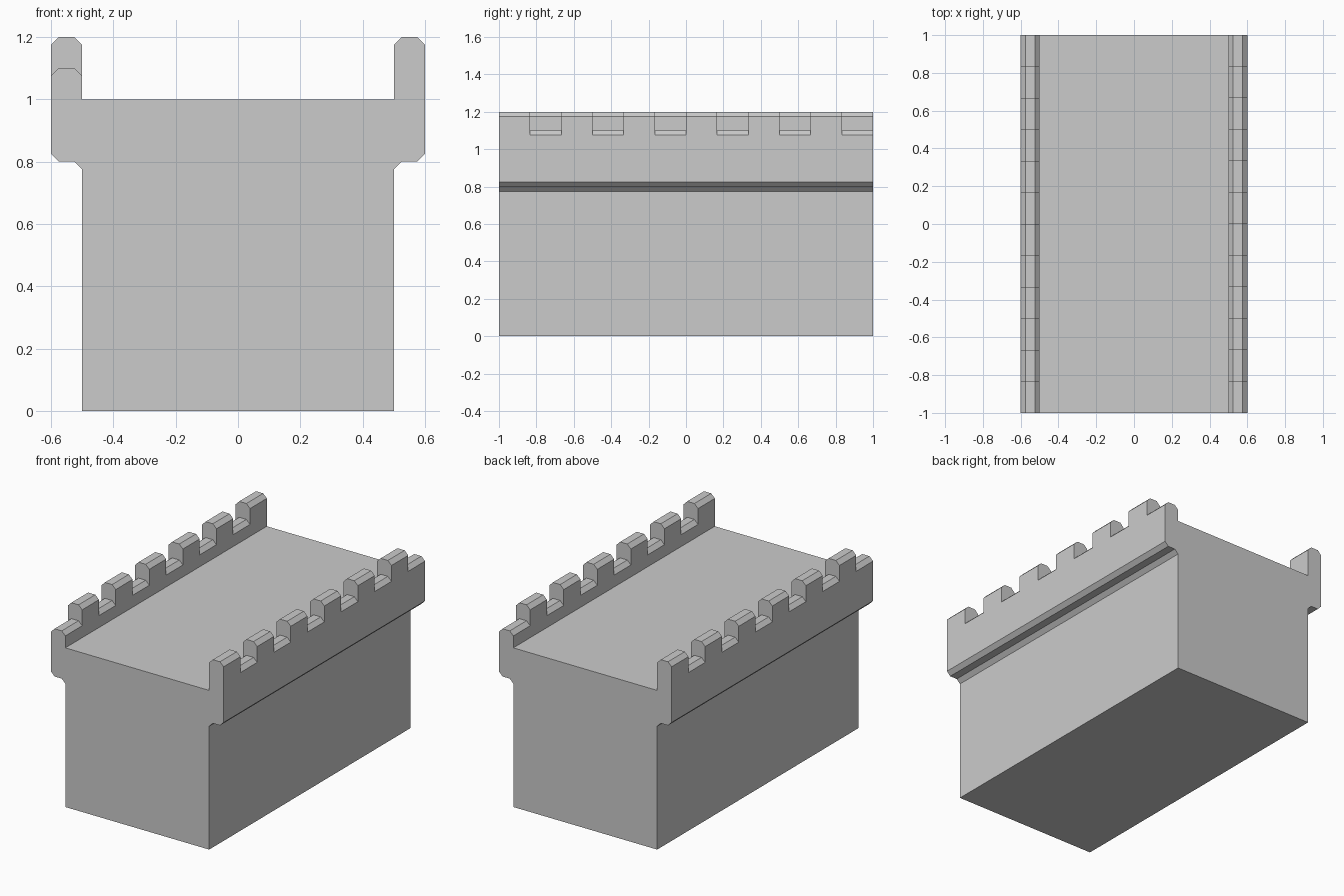
import bpy, bmesh

if "Cube" in bpy.data.objects:
    bpy.data.objects.remove(bpy.data.objects["Cube"])


def add_prism(bm, profile, y0, y1):
    """Extrude an (x, z) profile along y."""
    face = bm.faces.new([bm.verts.new((x, y0, z)) for x, z in profile])
    ext = bmesh.ops.extrude_face_region(bm, geom=[face])["geom"]
    verts = [v for v in ext if isinstance(v, bmesh.types.BMVert)]
    bmesh.ops.translate(bm, verts=verts, vec=(0, y1 - y0, 0))


def make_object(name, bm):
    bmesh.ops.recalc_face_normals(bm, faces=bm.faces)
    mesh = bpy.data.meshes.new(name)
    bm.to_mesh(mesh)
    bm.free()
    obj = bpy.data.objects.new(name, mesh)
    bpy.context.collection.objects.link(obj)
    return obj


# Wall section: right half from base to deck, mirrored for the left half
half = [(0.5, 0), (0.5, 0.775), (0.525, 0.8), (0.575, 0.8), (0.6, 0.825),
        (0.6, 1.175), (0.575, 1.2), (0.525, 1.2), (0.5, 1.175), (0.5, 1.0)]
bm = bmesh.new()
add_prism(bm, half + [(-x, z) for x, z in reversed(half)], -1, 1)
wall = make_object("castle_wall", bm)

# Crenel gaps with a bevelled sill, staggered between the two parapets
notch = [(0.45, 1.25), (0.45, 1.025), (0.525, 1.1),
         (0.575, 1.1), (0.65, 1.025), (0.65, 1.25)]
bm = bmesh.new()
for i in range(6):
    y0 = -5 / 6 + i / 3
    y1 = y0 + 1 / 6 if i < 5 else 1.05   # last gap runs out of the end
    add_prism(bm, notch, y0, y1)
    add_prism(bm, [(-x, z) for x, z in notch], -y1, -y0)
cutter = make_object("crenel_cutter", bm)
cutter.hide_render = True

# Cut the gaps and discard the cutter
mod = wall.modifiers.new("crenels", "BOOLEAN")
mod.operation = "DIFFERENCE"
mod.solver = "EXACT"
mod.object = cutter
bpy.context.view_layer.objects.active = wall
bpy.ops.object.modifier_apply(modifier=mod.name)
bpy.data.objects.remove(cutter)
